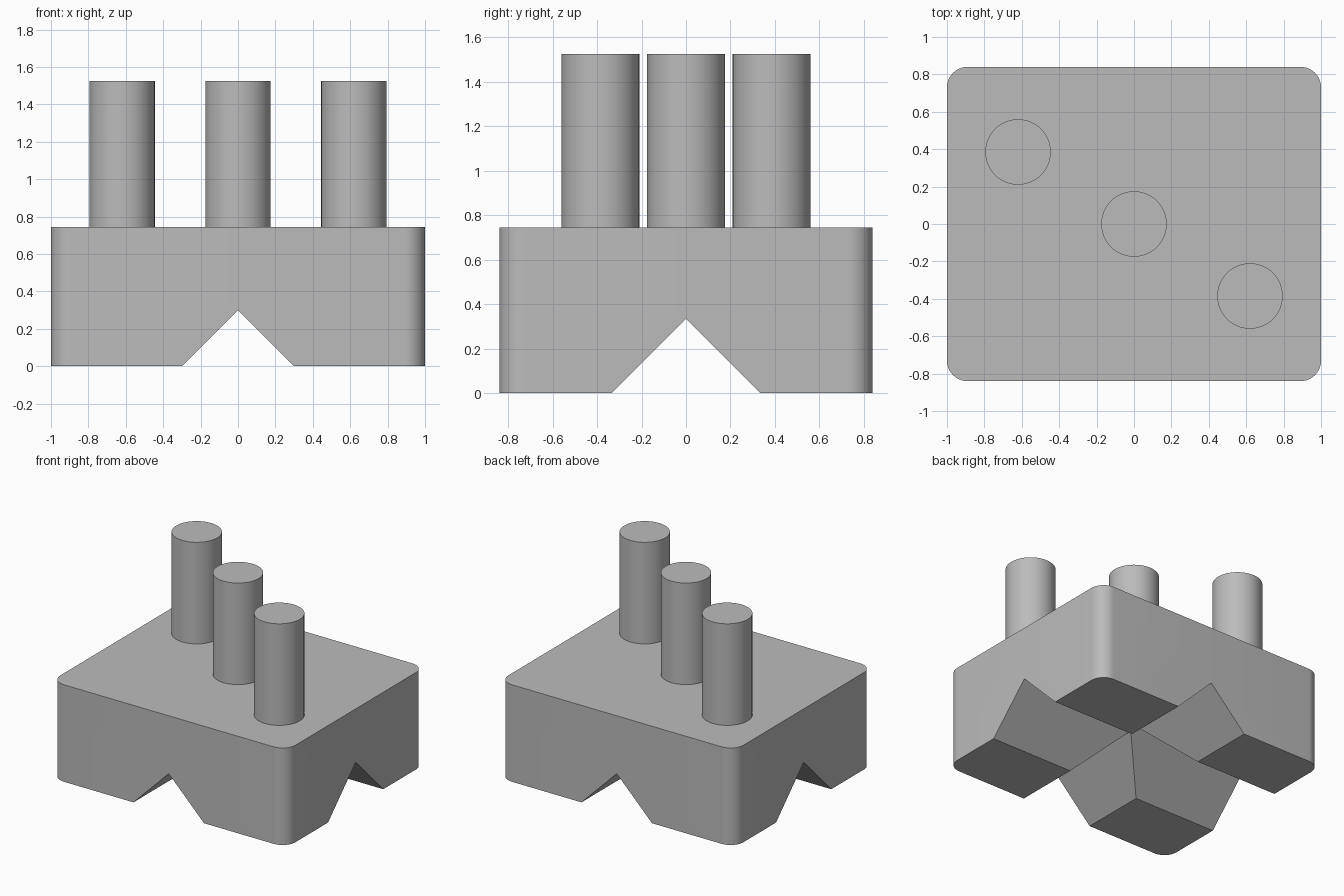
import bpy
import bmesh
from math import radians, sin, cos, pi
from mathutils import Matrix, Vector

HALF_X, HALF_Y, BLOCK_TOP = 1.0, 0.84, 0.745
CORNER = 0.11
PIN_TOP, PIN_RADIUS = 1.525, 0.175

cube = bpy.data.objects.get("Cube")
if cube:
    bpy.data.objects.remove(cube, do_unlink=True)

grey = bpy.data.materials.new("plain_grey")
grey.use_nodes = True
colour = (0.5, 0.5, 0.5, 1)
grey.diffuse_color = colour
grey.node_tree.nodes["Principled BSDF"].inputs["Base Color"].default_value = colour


def prism(name, profile, extrusion):
    """Extrude a closed profile of 3D points along a vector."""
    bm = bmesh.new()
    face = bm.faces.new([bm.verts.new(p) for p in profile])
    grown = bmesh.ops.extrude_face_region(bm, geom=[face], use_keep_orig=True)
    verts = [g for g in grown["geom"] if isinstance(g, bmesh.types.BMVert)]
    bmesh.ops.translate(bm, verts=verts, vec=extrusion)
    bmesh.ops.recalc_face_normals(bm, faces=bm.faces)
    mesh = bpy.data.meshes.new(name)
    bm.to_mesh(mesh)
    bm.free()
    mesh.materials.append(grey)
    obj = bpy.data.objects.new(name, mesh)
    bpy.context.collection.objects.link(obj)
    return obj


def activate(obj):
    bpy.ops.object.select_all(action='DESELECT')
    obj.select_set(True)
    bpy.context.view_layer.objects.active = obj


def smooth(obj):
    activate(obj)
    bpy.ops.object.shade_smooth_by_angle(angle=radians(30))


def cut_notch(body, size, turn):
    """Cut a right-angled V groove of the given height through the underside."""
    extra = 0.1
    spin = Matrix.Rotation(turn, 3, 'Z')
    shape = [(-size - extra, -2, -extra), (size + extra, -2, -extra), (0, -2, size)]
    cutter = prism("notch_cutter", [spin @ Vector(p) for p in shape],
                   spin @ Vector((0, 4, 0)))
    cutter.hide_render = True
    mod = body.modifiers.new("notch", 'BOOLEAN')
    mod.operation = 'DIFFERENCE'
    mod.solver = 'EXACT'
    mod.object = cutter
    activate(body)
    bpy.ops.object.modifier_apply(modifier=mod.name)
    bpy.data.objects.remove(cutter, do_unlink=True)


# Block with rounded upright corners
outline = []
steps = 12
for quarter, (sx, sy) in enumerate([(1, 1), (-1, 1), (-1, -1), (1, -1)]):
    for i in range(steps + 1):
        a = (quarter + i / steps) * pi / 2
        outline.append((sx * (HALF_X - CORNER) + CORNER * cos(a),
                        sy * (HALF_Y - CORNER) + CORNER * sin(a), 0))
block = prism("block", outline, (0, 0, BLOCK_TOP))

# Crossing grooves underneath: front to back, then side to side
cut_notch(block, 0.30, 0)
cut_notch(block, 0.335, pi / 2)
smooth(block)

# Diagonal row of round pins
for name, side in (("left_pin", 1), ("middle_pin", 0), ("right_pin", -1)):
    height = PIN_TOP - BLOCK_TOP
    bpy.ops.mesh.primitive_cylinder_add(
        vertices=64, radius=PIN_RADIUS, depth=height,
        location=(side * 0.62, side * -0.385, BLOCK_TOP + height / 2))
    pin = bpy.context.object
    pin.name = name
    pin.data.materials.append(grey)
    smooth(pin)
